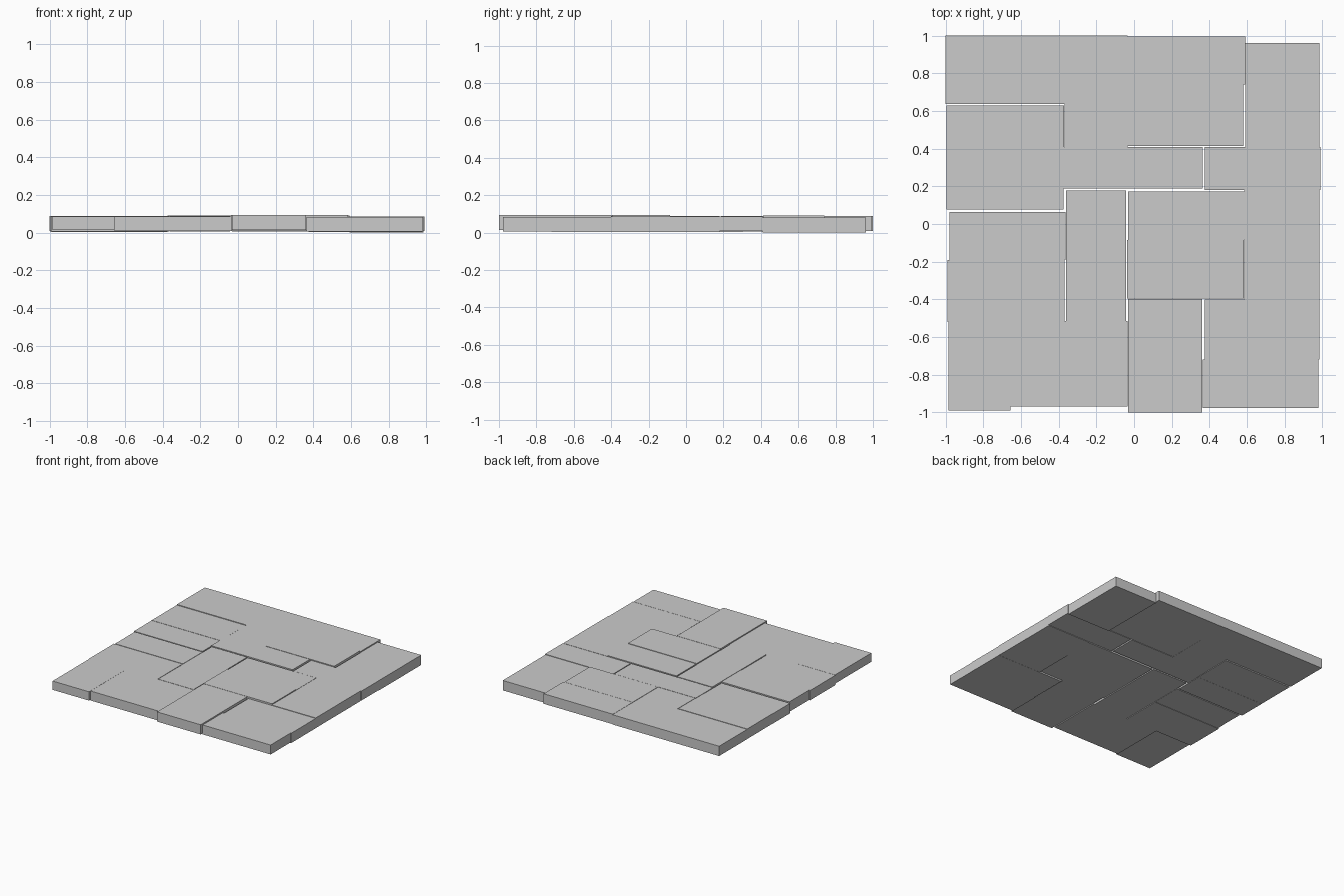
import bpy

# Paving slabs: x0, x1, y0, y1, bottom z, top z
SLABS = [
    # left column
    (-0.985, -0.655, -0.99, -0.52, 0.015, 0.087),
    (-0.655, -0.035, -0.97, -0.515, 0.008, 0.086),
    (-0.99, -0.368, -0.52, -0.192, 0.006, 0.086),
    (-0.98, -0.365, -0.19, 0.064, 0.007, 0.088),
    (-0.995, -0.375, 0.076, 0.305, 0.004, 0.085),
    (-0.995, -0.372, 0.305, 0.63, 0.005, 0.087),
    (-1.00, -0.37, 0.638, 1.00, 0.008, 0.088),
    # centre
    (-0.37, -0.035, 0.41, 1.00, 0.008, 0.088),
    (-0.362, -0.042, -0.515, 0.178, 0.006, 0.088),
    (-0.375, 0.363, 0.188, 0.41, 0.008, 0.090),
    (-0.035, 0.592, 0.74, 0.995, 0.008, 0.090),
    (-0.035, 0.582, 0.413, 0.74, 0.009, 0.091),
    (-0.033, 0.587, -0.085, 0.172, 0.007, 0.089),
    (-0.038, 0.585, -0.395, -0.085, 0.010, 0.093),
    (-0.033, 0.362, -1.00, -0.398, 0.014, 0.093),
    # right column
    (0.592, 0.985, 0.41, 0.962, 0.0, 0.081),
    (0.375, 0.99, 0.18, 0.41, 0.008, 0.085),
    (0.587, 0.985, -0.402, 0.18, 0.004, 0.087),
    (0.375, 0.985, -0.72, -0.402, 0.003, 0.083),
    (0.365, 0.98, -0.978, -0.72, 0.007, 0.084),
]


def slab(i, x0, x1, y0, y1, z0, z1):
    bpy.ops.mesh.primitive_cube_add(
        size=1, location=((x0 + x1) / 2, (y0 + y1) / 2, (z0 + z1) / 2))
    ob = bpy.context.object
    ob.name = f"paving_slab_{i:02d}"
    ob.scale = (x1 - x0, y1 - y0, z1 - z0)
    bpy.ops.object.transform_apply(location=False, rotation=False, scale=True)


for i, dims in enumerate(SLABS, 1):
    slab(i, *dims)
